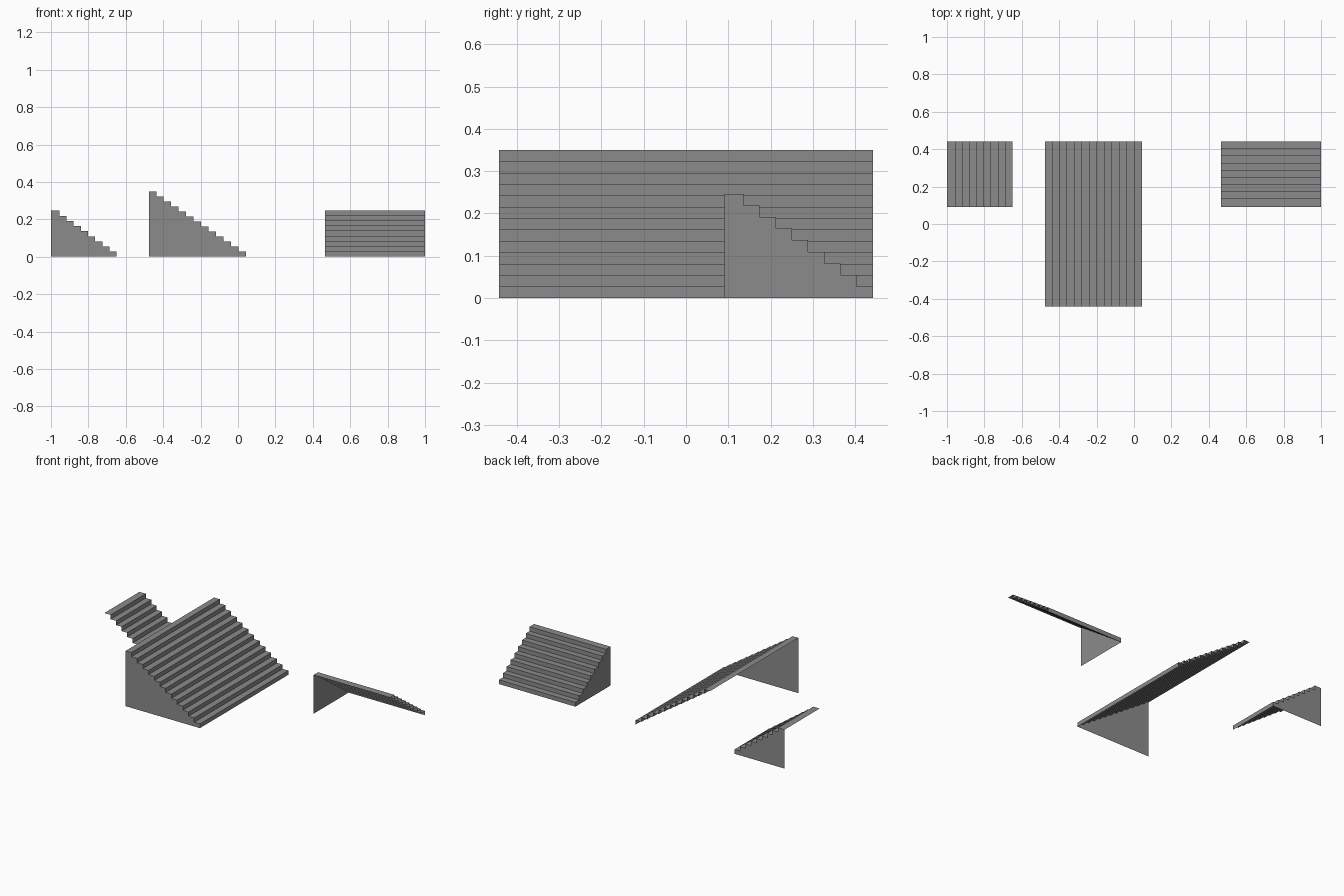
import bpy
import bmesh
from mathutils import Vector

cube = bpy.data.objects.get("Cube")
if cube:
    bpy.data.objects.remove(cube)

grey = bpy.data.materials.new("mid grey")
grey.use_nodes = True
colour = (0.26, 0.26, 0.26, 1)
grey.diffuse_color = colour
grey.node_tree.nodes["Principled BSDF"].inputs["Base Color"].default_value = colour


def stair(name, origin, run, across, steps, top_tread, depth, height, width):
    """Thin open stair: folded treads and risers with one side panel at the origin end."""
    origin, run, across = Vector(origin), Vector(run), Vector(across)
    tread = (depth - top_tread) / (steps - 1)
    rise = height / steps

    # Stepped profile from the top edge down to the floor
    profile = [(0, height)]
    for i in range(steps):
        front = top_tread + i * tread
        profile += [(front, height - i * rise), (front, height - (i + 1) * rise)]

    bm = bmesh.new()

    def row(offset):
        return [bm.verts.new(origin + run * d + across * offset + Vector((0, 0, z)))
                for d, z in profile]

    near, far = row(0), row(width)

    # Treads and risers
    for i in range(len(profile) - 1):
        bm.faces.new((near[i], near[i + 1], far[i + 1], far[i]))

    # Side panel, closed by the floor corner under the top edge
    corner = bm.verts.new(origin)
    bm.faces.new([corner] + near[::-1])

    # Keep normals outward when the layout is mirrored
    if run.cross(across).z < 0:
        bmesh.ops.reverse_faces(bm, faces=bm.faces[:])

    mesh = bpy.data.meshes.new(name)
    bm.to_mesh(mesh)
    bm.free()
    mesh.materials.append(grey)
    obj = bpy.data.objects.new(name, mesh)
    bpy.context.collection.objects.link(obj)


X, Y = (1, 0, 0), (0, 1, 0)
stair("wide_stair", (-0.477, -0.442, 0), X, Y, 13, 0.04, 0.52, 0.35, 0.884)
stair("small_stair", (-1, 0.442, 0), X, (0, -1, 0), 9, 0.045, 0.351, 0.246, 0.351)
stair("side_stair", (0.465, 0.091, 0), Y, X, 9, 0.045, 0.351, 0.246, 0.535)
